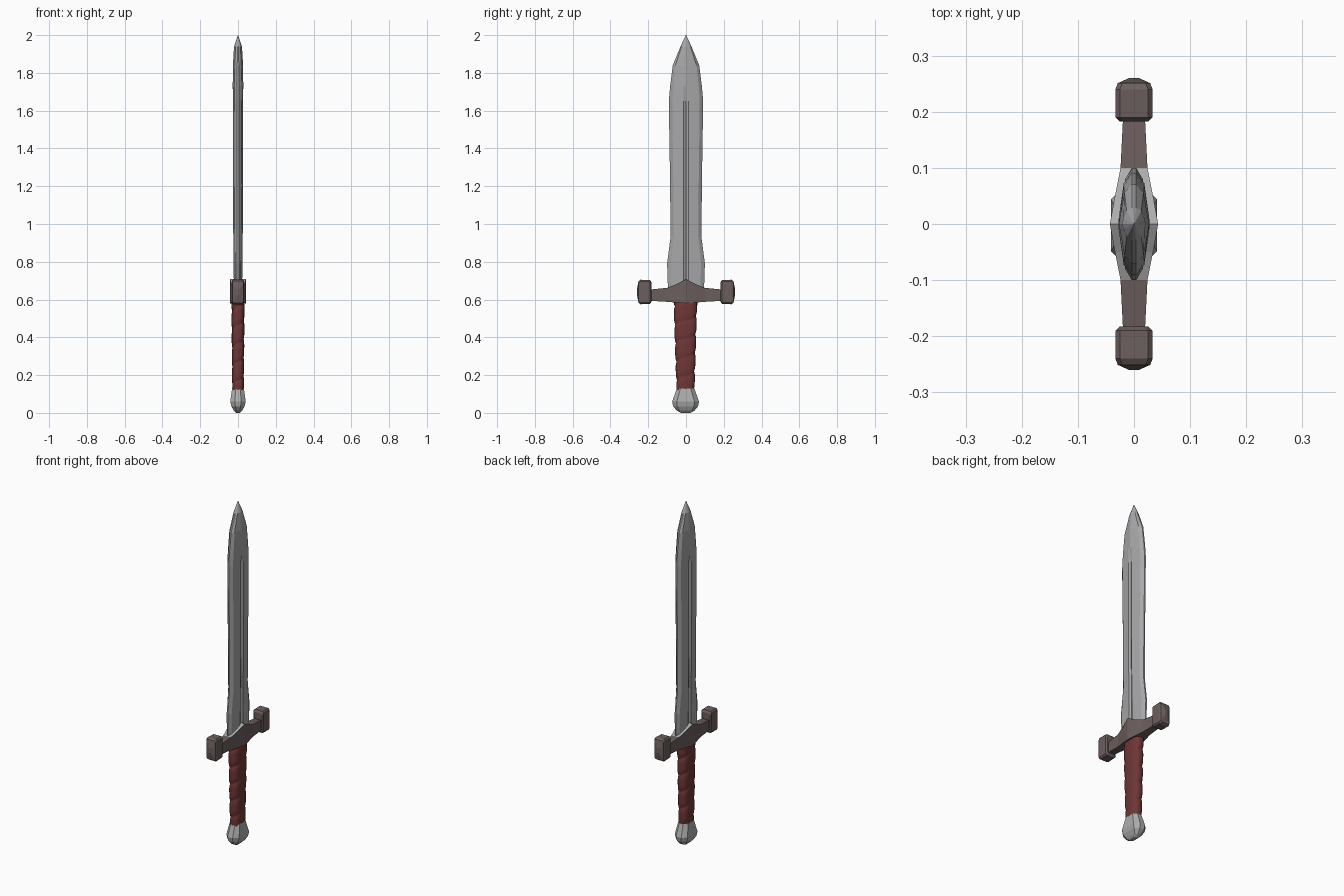
import bpy, bmesh, math

if "Cube" in bpy.data.objects:
    bpy.data.objects.remove(bpy.data.objects["Cube"])


def material(name, r, g, b):
    m = bpy.data.materials.new(name)
    m.diffuse_color = (r, g, b, 1)
    m.use_nodes = True
    m.node_tree.nodes["Principled BSDF"].inputs["Base Color"].default_value = m.diffuse_color
    return m


STEEL = material("blade steel", 0.39, 0.39, 0.40)
POMMEL = material("pale steel", 0.42, 0.42, 0.42)
BRONZE = material("dark bronze", 0.15, 0.112, 0.112)
LEATHER = material("red leather", 0.16, 0.037, 0.037)


def loft(name, rings, mats, rule=None, smooth=None):
    """Skin a list of equal-length rings of points and cap both ends."""
    bm = bmesh.new()
    rows = [[bm.verts.new(p) for p in ring] for ring in rings]
    n = len(rows[0])
    for a, b in zip(rows, rows[1:]):
        for j in range(n):
            k = (j + 1) % n
            bm.faces.new((a[j], a[k], b[k], b[j]))
    bm.faces.new(rows[0][::-1])
    bm.faces.new(rows[-1])
    bmesh.ops.remove_doubles(bm, verts=bm.verts, dist=1e-5)
    bmesh.ops.recalc_face_normals(bm, faces=bm.faces)
    if rule:
        for f in bm.faces:
            f.material_index = rule(f)
    me = bpy.data.meshes.new(name)
    bm.to_mesh(me)
    bm.free()
    ob = bpy.data.objects.new(name, me)
    bpy.context.collection.objects.link(ob)
    for m in mats:
        me.materials.append(m)
    if smooth:
        bpy.ops.object.select_all(action='DESELECT')
        ob.select_set(True)
        bpy.context.view_layer.objects.active = ob
        bpy.ops.object.shade_smooth_by_angle(angle=math.radians(smooth))
    return ob


def octagon(a, b, cut):
    """Rectangle of half sizes a, b with chamfered corners."""
    c = cut
    return [(a, -b + c), (a, b - c), (a - c, b), (-a + c, b),
            (-a, b - c), (-a, -b + c), (-a + c, -b), (a - c, -b)]


# Blade: bevelled edges and a narrow fuller that closes near the tip
# (z, half width, half thickness, fuller depth)
blade = [(0.64, 0.095, 0.022, 0.007), (0.79, 0.10, 0.023, 0.007),
         (0.93, 0.082, 0.025, 0.007), (1.2, 0.084, 0.027, 0.007),
         (1.65, 0.091, 0.027, 0.007), (1.73, 0.084, 0.027, -0.001),
         (1.84, 0.07, 0.025, -0.002), (1.94, 0.029, 0.019, -0.002),
         (2.0, 0.001, 0.001, 0)]
rings = []
for z, w, t, d in blade:
    g = min(0.012, w * 0.3)
    side = [(0.004 * min(1, t / 0.02), -w), (t * 0.68, -w * 0.8), (t, -g), (t - d, 0),
            (t, g), (t * 0.68, w * 0.8), (0.004 * min(1, t / 0.02), w)]
    rings.append([(x, y, z) for x, y in side] + [(-x, -y, z) for x, y in side])
loft("blade", rings, [STEEL])

# Crossguard: arms widening to a peaked centre with steel on top
# (y, half thickness, bottom z, top z)
half = [(0.20, 0.019, 0.594, 0.652), (0.10, 0.024, 0.588, 0.662),
        (0.05, 0.034, 0.584, 0.682), (0.0, 0.043, 0.58, 0.708)]
stations = [(-y, *s) for y, *s in half] + half[-2::-1]
rings = [[(-h, y, lo), (h, y, lo), (h, y, hi), (-h, y, hi)] for y, h, lo, hi in stations]
loft("crossguard", rings, [BRONZE, POMMEL],
     lambda f: int(f.normal.z > 0.5 and abs(f.calc_center_median().y) < 0.1))

# Guard end blocks
for s, label in ((-1, "left"), (1, "right")):
    prof = [(0.183, 0.026, 0.052), (0.19, 0.033, 0.063), (0.24, 0.033, 0.065),
            (0.251, 0.029, 0.058), (0.26, 0.009, 0.015)]
    loft("guard_end_" + label,
         [[(x, s * y, 0.64 + z) for x, z in octagon(a, b, min(0.008, a / 2))]
          for y, a, b in prof], [BRONZE])

# Grip: oval tapering handle with a spiral leather wrap
rings = []
N, ROWS, Z0, Z1 = 24, 84, 0.12, 0.59
for i in range(ROWS + 1):
    u = i / ROWS
    z = Z0 + (Z1 - Z0) * u
    ring = []
    for j in range(N):
        a = 2 * math.pi * j / N
        f = (z / 0.098 - a / (2 * math.pi)) % 1
        k = 1.02 - 0.12 * abs(2 * f - 1) ** 4
        cx, sy = math.cos(a), math.sin(a)
        x = math.copysign(abs(cx) ** 0.75, cx) * (0.031 + 0.003 * u) * k
        y = math.copysign(abs(sy) ** 0.75, sy) * (0.047 + 0.015 * u) * k
        ring.append((x, y - 0.003, z))
    rings.append(ring)
loft("grip", rings, [LEATHER], smooth=40)

# Pommel: faceted bulb
prof = [(0.0, 0.010, 0.024), (0.012, 0.022, 0.047), (0.035, 0.035, 0.066),
        (0.06, 0.041, 0.071), (0.13, 0.031, 0.046)]
loft("pommel", [[(x, y - 0.002, z) for x, y in octagon(a, b, a * 0.6)]
                for z, a, b in prof], [POMMEL])
